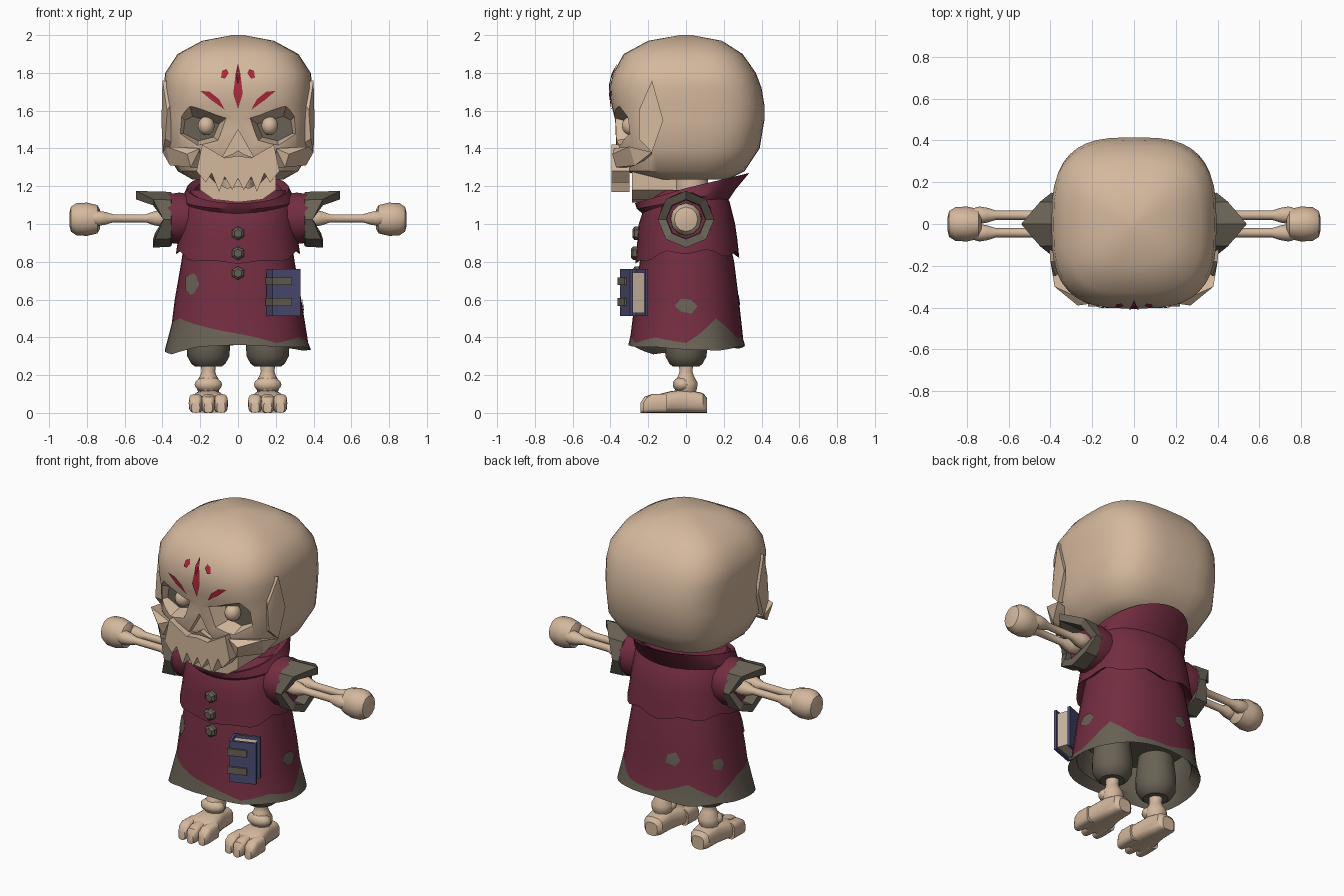
import bpy, bmesh
from math import sin, cos, pi, radians
from mathutils import Vector, Matrix

cube = bpy.data.objects.get("Cube")
if cube:
    bpy.data.objects.remove(cube)


def material(name, rgb):
    mat = bpy.data.materials.new(name)
    mat.use_nodes = True
    mat.diffuse_color = (*rgb, 1)
    mat.node_tree.nodes["Principled BSDF"].inputs["Base Color"].default_value = (*rgb, 1)
    return mat


BONE = material("bone", (0.66, 0.48, 0.34))
CLOTH = material("maroon_cloth", (0.17, 0.026, 0.052))
GREY = material("worn_grey", (0.14, 0.12, 0.09))
RED = material("red_paint", (0.42, 0.022, 0.045))
BLUE = material("book_blue", (0.075, 0.075, 0.18))
PAPER = material("paper", (0.60, 0.48, 0.36))


def smooth(mesh, angle=35):
    mesh.shade_smooth()
    mesh.set_sharp_from_angle(angle=radians(angle))


def finish(name, bm, mats, angle=35):
    bmesh.ops.recalc_face_normals(bm, faces=bm.faces)
    mesh = bpy.data.meshes.new(name)
    bm.to_mesh(mesh)
    bm.free()
    for m in mats:
        mesh.materials.append(m)
    smooth(mesh, angle)
    obj = bpy.data.objects.new(name, mesh)
    bpy.context.collection.objects.link(obj)
    return obj


def loft(name, rings, mats, band=lambda k: 0, angle=35, cap=True):
    """Skin a row of closed rings; band(k) gives the material of strip k."""
    bm = bmesh.new()
    rows = [[bm.verts.new(p) for p in r] for r in rings]
    for k, (a, b) in enumerate(zip(rows, rows[1:])):
        for i in range(len(a)):
            j = (i + 1) % len(a)
            bm.faces.new((a[i], a[j], b[j], b[i])).material_index = band(k)
    if cap:
        bm.faces.new(rows[0]).material_index = band(0)
        bm.faces.new(rows[-1]).material_index = band(len(rows) - 2)
    return finish(name, bm, mats, angle)


def hull(name, pts, mat):
    bm = bmesh.new()
    for p in pts:
        bm.verts.new(p)
    bmesh.ops.convex_hull(bm, input=bm.verts)
    return finish(name, bm, [mat], 20)


def box(name, center, size, mat, frame=Matrix()):
    bm = bmesh.new()
    bmesh.ops.create_cube(bm, size=1, matrix=frame @ Matrix.Translation(center) @ Matrix.Diagonal((*size, 1)))
    return finish(name, bm, [mat])


def ball(name, center, size, mat):
    bm = bmesh.new()
    bmesh.ops.create_uvsphere(bm, u_segments=14, v_segments=8, radius=1,
                              matrix=Matrix.Translation(center) @ Matrix.Diagonal((*size, 1)))
    return finish(name, bm, [mat])


def fan(name, outline, center, mat):
    bm = bmesh.new()
    c = bm.verts.new(center)
    vs = [bm.verts.new(p) for p in outline]
    for i, v in enumerate(vs):
        bm.faces.new((c, v, vs[(i + 1) % len(vs)]))
    return finish(name, bm, [mat])


def angles(n):
    return [2 * pi * i / n for i in range(n)]


def spow(v, p):
    return abs(v) ** p * (1 if v >= 0 else -1)


def interp(table, z):
    """Half width, front depth and back depth at a height."""
    z = min(max(z, table[0][0]), table[-1][0])
    for a, b in zip(table, table[1:]):
        if z <= b[0]:
            t = (z - a[0]) / (b[0] - a[0])
            return [p + (q - p) * t for p, q in zip(a[1:], b[1:])]


def around(table, a, z, n=2.3, off=0.0):
    """Surface point; angle zero is the front and turns toward +x."""
    w, f, b = interp(table, z)
    d = f if cos(a) > 0 else b
    return Vector(((w + off) * spow(sin(a), 2 / n), -(d + off) * spow(cos(a), 2 / n), z))


def tube(name, path, mat, axis="z", center=(0, 0, 0), n=14, squash=1.0):
    """Turned shape from (distance, radius) pairs along x or z."""
    c = Vector(center)
    rings = []
    for d, r in path:
        if axis == "z":
            rings.append([c + Vector((r * cos(a), r * sin(a), d)) for a in angles(n)])
        else:
            rings.append([c + Vector((d, r * cos(a) * squash, r * sin(a))) for a in angles(n)])
    return loft(name, rings, [mat])


# Skull with carved sockets and nose
HEAD = [(1.235, .24, .16, .22), (1.28, .32, .33, .31), (1.4, .385, .37, .39), (1.55, .39, .375, .415),
        (1.63, .392, .395, .415), (1.72, .395, .405, .40), (1.8, .385, .385, .37),
        (1.9, .32, .33, .3), (1.97, .19, .2, .19), (2.0, .03, .03, .03)]
skull = loft("skull", [[around(HEAD, a, row[0], 3) for a in angles(40)] for row in HEAD], [BONE])


def flat(poly, y, s=1):
    return [(s * x, y, z) for x, z in poly]


SOCKET = [(.04, 1.58), (.27, 1.68), (.35, 1.62), (.37, 1.47), (.22, 1.39), (.09, 1.43)]
FLOOR = [(.10, 1.53), (.24, 1.57), (.28, 1.55), (.29, 1.48), (.21, 1.44), (.13, 1.46)]
cutters = [loft("socket_cutter", [flat(SOCKET, -.45, s), flat(FLOOR, -.26, s)], [BONE]) for s in (1, -1)]
NOSE = [(0, 1.5), (.085, 1.35), (.03, 1.37), (0, 1.39), (-.03, 1.37), (-.085, 1.35)]
cutters.append(loft("nose_cutter", [flat(NOSE, -.45), flat(NOSE, -.33)], [BONE]))
for c in cutters:
    c.hide_render = True
    mod = skull.modifiers.new("carve", "BOOLEAN")
    mod.operation, mod.solver, mod.object = "DIFFERENCE", "EXACT", c
graph = bpy.context.evaluated_depsgraph_get()
carved = bpy.data.meshes.new_from_object(skull.evaluated_get(graph))
skull.modifiers.clear()
skull.data = carved
smooth(carved)
for c in cutters:
    bpy.data.objects.remove(c)

for s, side in ((1, "left"), (-1, "right")):
    fan(side + "_socket_floor", flat(FLOOR, -.265, s), (s * .2, -.265, 1.5), GREY)
    ball(side + "_eye", (s * .168, -.29, 1.52), (.045, .05, .05), BONE)
    # Cheekbone and temple ridge
    hull(side + "_cheekbone", [(s * x, y, z) for x, y, z in (
        (.4, -.18, 1.38), (.38, -.3, 1.41), (.27, -.39, 1.37), (.25, -.37, 1.3), (.36, -.27, 1.31),
        (.2, -.38, 1.4), (.2, -.3, 1.3), (.3, -.18, 1.36))], BONE)
    hull(side + "_temple", [(s * x, y, z) for x, y, z in (
        (.4, -.18, 1.76), (.375, -.25, 1.6), (.385, -.25, 1.45), (.4, -.18, 1.38),
        (.3, -.18, 1.4), (.3, -.18, 1.74), (.405, -.12, 1.55))], BONE)


# Jaws: half outlines mirrored, then given depth
def mirrored(half):
    return half + [(-x, z) for x, z in reversed(half) if x]


UPPER = mirrored([(0, 1.36), (.07, 1.35), (.19, 1.42), (.22, 1.28), (.17, 1.22), (.14, 1.27),
                  (.1, 1.17), (.07, 1.25), (.03, 1.18), (0, 1.24)])
LOWER = mirrored([(0, 1.2), (.06, 1.19), (.12, 1.22), (.2, 1.3), (.2, 1.18), (.13, 1.13), (0, 1.115)])
loft("upper_jaw", [flat(UPPER, -.395), flat(UPPER, -.3)], [BONE])
loft("lower_jaw", [flat(LOWER, -.285), flat(LOWER, -.05)], [BONE])
tube("neck", [(1.0, .09), (1.26, .09)], BONE, center=(0, .03, 0))


# Painted forehead marks
def mark(name, pts):
    def lift(x, z):
        w, f, b = interp(HEAD, z)
        return Vector((x, -f * (1 - abs(x / w) ** 3) ** (1 / 3) - .007, z))
    out = [lift(*p) for p in pts]
    mid = [sum(p[i] for p in pts) / len(pts) for i in (0, 1)]
    fan(name, out, lift(*mid), RED)


mark("centre_mark", [(0, 1.61), (.025, 1.69), (.012, 1.8), (0, 1.85), (-.012, 1.8), (-.025, 1.69)])
for s, side in ((1, "left"), (-1, "right")):
    mark(side + "_dot", [(s * x, z) for x, z in ((.05, 1.8), (.06, 1.82), (.085, 1.81), (.09, 1.775), (.07, 1.77))])
    mark(side + "_slash", [(s * x, z) for x, z in ((.07, 1.605), (.1, 1.66), (.15, 1.7), (.2, 1.705), (.14, 1.655))])

# Coat skirt with ragged grey hem
COAT = [(.3, .4, .32, .33), (.4, .36, .295, .3), (.6, .335, .27, .28), (.8, .3, .245, .255), (1.0, .27, .2, .21)]
HEM = [.36, .35, .35, .335, .33, .35, .36, .34, .35, .33, .31, .35]
WORN = [.42, .37, .40, .37, .50, .40, .39, .46, .38, .47, .50, .46]


def wave(values, a):
    t = a / (2 * pi) * len(values)
    i = int(t)
    return values[i % len(values)] + (values[(i + 1) % len(values)] - values[i % len(values)]) * (t - i)


turn = angles(36)
inside = [[around(COAT, a, z, off=-.03) for a in turn] for z in (.55, .4)]
rings = inside + [[around(COAT, a, wave(h, a)) for a in turn] for h in (HEM, WORN)]
rings += [[around(COAT, a, z) for a in turn] for z in (.6, .8, 1.0)]
loft("coat_skirt", rings, [GREY, CLOTH], lambda k: 0 if k < 3 else 1)


def patch(name, a, z, size, shape):
    rim = [around(COAT, a + size * r * cos(t) / .3, z + size * r * sin(t), off=.006)
           for r, t in zip(shape, angles(len(shape)))]
    fan(name, rim, around(COAT, a, z, off=.008), GREY)


patch("front_patch", radians(-47), .68, .065, [.9, 1, 1.1, .8, 1])
patch("left_patch", radians(90), .565, .05, [1, .8, .9, 1, .7, .9])
patch("back_patch", radians(195), .6, .045, [.9, 1, .8, 1, .9])
patch("right_patch", radians(245), .57, .045, [1, .8, 1, .9, .8])

# Short cape and tilted collar
CAPE = [(.77, .345, .27, .285), (.86, .325, .262, .28), (1.0, .305, .25, .26),
        (1.12, .29, .21, .23), (1.18, .25, .15, .18)]
EDGE = [.79, .81, .80, .86, .84, .87, .82, .86, .82, .86, .84, .87, .84, .86, .80, .81]
rings = [[around(CAPE, a, wave(EDGE, a) + .03, off=-.04) for a in turn], [around(CAPE, a, wave(EDGE, a)) for a in turn]]
rings += [[around(CAPE, a, z) for a in turn] for z in (.92, 1.0, 1.12, 1.18)]
loft("cape", rings, [CLOTH])


def collar_ring(w, f, b, z, tilt):
    return [Vector((w * sin(a), -(f if cos(a) > 0 else b) * cos(a), z + tilt * (1 - cos(a)))) for a in turn]


loft("collar", [collar_ring(.27, .2, .2, 1.03, .03), collar_ring(.3, .26, .26, 1.08, .05),
                collar_ring(.27, .27, .335, 1.11, .08), collar_ring(.23, .22, .29, 1.1, .075),
                collar_ring(.2, .17, .2, 1.05, .04)], [CLOTH])

# Buttons
for i, (z, y) in enumerate(((.95, -.262), (.845, -.27), (.74, -.26))):
    rings = [[(r * sin(a), y + d, z + r * cos(a)) for a in angles(6)] for r, d in ((.036, .03), (.036, -.01), (.022, -.022))]
    loft("button_%d" % (i + 1), rings, [GREY], angle=20)

# Belt book, turned outward
frame = Matrix.Translation((.24, -.275, .637)) @ Matrix.Rotation(radians(20), 4, "Z")
for part, y in (("front", -.043), ("back", .043)):
    box("book_%s_cover" % part, (0, y, 0), (.155, .016, .25), BLUE, frame)
box("book_spine", (-.071, 0, 0), (.014, .1, .25), BLUE, frame)
box("book_pages", (-.004, 0, 0), (.135, .074, .215), PAPER, frame)
for z in (-.05, .06):
    box("book_strap", (-.03, -.055, z), (.11, .014, .042), GREY, frame)
    box("book_strap_side", (-.081, -.01, z), (.012, .1, .042), GREY, frame)

# Arms and legs
for s, side in ((1, "left"), (-1, "right")):
    tube(side + "_sleeve", [(s * .2, .12), (s * .31, .14), (s * .38, .13)], CLOTH, "x", (0, 0, 1.03), squash=1.02)
    # Ragged cuff: reach of the rim around the opening, starting at the top
    reach = [.54, .45, .395, .44, .45, .44, .395, .45]

    def cuff(r, xs):
        return [(s * x, r * sin(a), 1.025 + r * cos(a)) for x, a in zip(xs, angles(8))]
    loft(side + "_cuff", [cuff(.12, [.345] * 8), cuff(.145, [.355] * 8), cuff(.15, reach),
                          cuff(.105, reach), cuff(.1, [.36] * 8)], [GREY], angle=20)
    for y in (-.042, .042):
        tube(side + "_forearm_bone", [(s * x, r) for x, r in (
            (.36, .03), (.41, .045), (.44, .04), (.49, .022), (.66, .022), (.7, .035), (.74, .042), (.78, .03))],
            BONE, "x", (0, y, 1.03), 10)
    tube(side + "_hand", [(s * x, r) for x, r in (
        (.73, .05), (.745, .075), (.8, .088), (.855, .085), (.885, .065), (.893, .03))], BONE, "x", (0, 0, 1.025), 12, .95)
    foot = (s * .157, 0, 0)
    tube(side + "_trouser", [(.245, .07), (.26, .09), (.3, .112), (.36, .115), (.5, .1)], GREY, center=foot)
    tube(side + "_shin", [(.08, .04), (.13, .062), (.16, .064), (.2, .042), (.22, .036), (.28, .042)], BONE, center=foot, n=10)
    ball(side + "_ankle", (s * .157, -.02, .15), (.075, .05, .042), BONE)

    def slices(rows, cx):
        return [[(cx + w * spow(sin(a), .7), y, h / 2 + h / 2 * spow(cos(a), .6)) for a in angles(16)]
                for y, w, h in rows]
    loft(side + "_foot", slices([(.11, .04, .08), (.09, .062, .105), (0, .068, .125), (-.08, .085, .115),
                                 (-.14, .1, .1), (-.18, .09, .07)], s * .157), [BONE])
    for dx in (-.067, 0, .067):
        tip = -.24 if dx == 0 else -.225
        loft(side + "_toe", slices([(-.1, .034, .1), (-.18, .037, .1), (tip + .02, .034, .085), (tip, .022, .055)],
                                   s * .157 + dx), [BONE])
